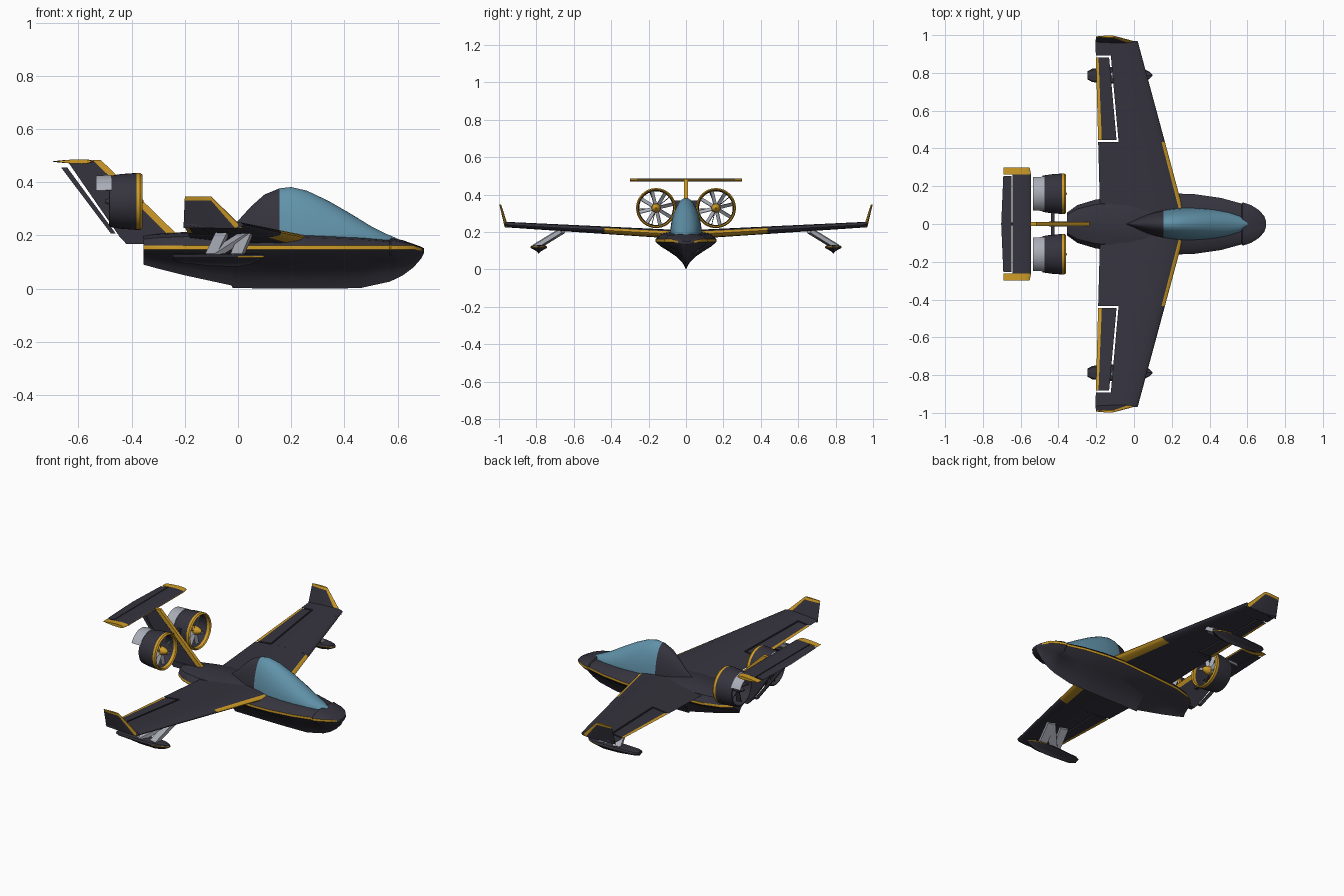
import bpy, bmesh, math
from mathutils import Vector, Matrix

cube = bpy.data.objects.get("Cube")
if cube:
    bpy.data.objects.remove(cube, do_unlink=True)

COLOURS = {"charcoal": (0.036, 0.034, 0.048), "amber": (0.62, 0.33, 0.02),
           "glass_blue": (0.12, 0.29, 0.40), "light_grey": (0.40, 0.42, 0.47)}
DARK, AMBER, GLASS, GREY = range(4)
mats = []
for label, rgb in COLOURS.items():
    m = bpy.data.materials.new(label)
    m.use_nodes = True
    m.diffuse_color = (*rgb, 1)
    m.node_tree.nodes["Principled BSDF"].inputs["Base Color"].default_value = (*rgb, 1)
    mats.append(m)
parts = []


def finish(name, bm):
    bmesh.ops.remove_doubles(bm, verts=bm.verts, dist=0.00005)
    bmesh.ops.recalc_face_normals(bm, faces=bm.faces)
    mesh = bpy.data.meshes.new(name)
    bm.to_mesh(mesh)
    bm.free()
    for m in mats:
        mesh.materials.append(m)
    ob = bpy.data.objects.new(name, mesh)
    bpy.context.collection.objects.link(ob)
    parts.append(ob)
    return ob


def loft(name, rings, paint=lambda i, j: DARK, loop=False, caps=(DARK, DARK)):
    """Skin closed rings; paint(i, j) colours strip i, segment j."""
    bm = bmesh.new()
    vs = [[bm.verts.new(p) for p in r] for r in rings]
    n, m = len(rings[0]), len(rings)
    for i in range(m if loop else m - 1):
        a, b = vs[i], vs[(i + 1) % m]
        for j in range(n):
            k = (j + 1) % n
            bm.faces.new((a[j], a[k], b[k], b[j])).material_index = paint(i, j)
    if not loop:
        bm.faces.new(vs[0]).material_index = caps[0]
        bm.faces.new(vs[-1]).material_index = caps[1]
    return finish(name, bm)


def plate(name, pts, y, half, mat):
    """Flat xz outline with thickness along y."""
    return loft(name, [[(x, y + d, z) for x, z in pts] for d in (-half, half)],
                lambda i, j: mat, caps=(mat, mat))


def bar(name, a, b, w, d, mat):
    a, b = Vector(a), Vector(b)
    bm = bmesh.new()
    rot = (b - a).to_track_quat('Z', 'X').to_matrix().to_4x4()
    size = Matrix.Diagonal((w, d, (b - a).length, 1))
    bmesh.ops.create_cube(bm, size=1, matrix=Matrix.Translation((a + b) / 2) @ rot @ size)
    for f in bm.faces:
        f.material_index = mat
    return finish(name, bm)


def lathe(name, profile, y, z, paint, loop=False, n=40):
    ang = [2 * math.pi * k / n for k in range(n)]
    return loft(name, [[(x, y + r * math.cos(a), z + r * math.sin(a)) for a in ang]
                       for x, r in profile], paint, loop, (paint(0, 0), paint(len(profile) - 2, 0)))


STEPS = [0, 0.2, 0.4, 0.6, 0.75, 0.86, 0.95, 0.985, 1]


def foil(te, le, y, z, thick, a=None, b=None, axis=2, steps=STEPS):
    """Aerofoil ring along x, optionally clipped to the span a..b."""
    a, b = te if a is None else a, le if b is None else b
    up, low = [], []
    for k in steps:
        x = a + (b - a) * k
        g = min(max((le - x) / (le - te), 0), 1)
        t = thick * 5 * (0.297 * g ** 0.5 - 0.126 * g - 0.3516 * g * g + 0.2843 * g ** 3 - 0.1037 * g ** 4)
        for pts, s in ((up, 1), (low, -1)):
            p = [x, y, z]
            p[axis] += s * t
            pts.append(tuple(p))
    return up + low[::-1]


def boat_ring(x, w, keel, chine, band, top, y0=0):
    h = chine - keel
    half = [(0, keel), (0.12, keel + 0.25 * h), (0.3, keel + 0.45 * h), (0.58, keel + 0.66 * h),
            (0.85, keel + 0.84 * h), (1, chine), (1, chine + band),
            (0.8, chine + band + 0.65 * (top - chine - band)), (0.4, top - 0.004), (0, top)]
    pts = half + [(-a, z) for a, z in half[-2:0:-1]]
    return [(x, y0 + w * a, z) for a, z in pts]


# Hull with chine stripe and raised nose cap: x, half width, keel, deck top
hull = [(-0.355, 0.06, 0.09, 0.2), (-0.3, 0.1, 0.075, 0.207), (-0.2, 0.13, 0.05, 0.213),
        (-0.025, 0.145, 0.012, 0.222), (-0.02, 0.146, 0.002, 0.222), (0.2, 0.162, 0, 0.21),
        (0.32, 0.158, 0, 0.205), (0.46, 0.138, 0.002, 0.197), (0.57, 0.108, 0.026, 0.185),
        (0.575, 0.115, 0.028, 0.192), (0.62, 0.1, 0.05, 0.182), (0.66, 0.075, 0.08, 0.168),
        (0.69, 0.042, 0.114, 0.157), (0.7, 0.012, 0.135, 0.152)]
loft("hull", [boat_ring(x, w, k, min(0.148, t - 0.015), 0.014 if x < 0.69 else 0.008, t)
              for x, w, k, t in hull], lambda i, j: AMBER if j in (5, 12) and i < 12 else DARK)

# Canopy: glass ahead, solid fairing behind
dome = [(-0.04, 0.004, 0.225), (0, 0.02, 0.255), (0.05, 0.043, 0.31), (0.1, 0.06, 0.354),
        (0.156, 0.073, 0.377), (0.2, 0.08, 0.382), (0.26, 0.085, 0.368), (0.34, 0.084, 0.33),
        (0.42, 0.077, 0.284), (0.5, 0.062, 0.235), (0.56, 0.042, 0.205), (0.6, 0.008, 0.188)]
loft("canopy", [[(x, w * math.cos(math.pi * k / 18), 0.18 + (t - 0.18) * math.sin(math.pi * k / 18))
                 for k in range(19)] for x, w, t in dome],
     lambda i, j: GLASS if i >= 4 else DARK, caps=(DARK, GLASS))


def wing_spec(y):
    te = -0.178 - 0.027 * y
    le = 0.235 - 0.27 * (y - 0.17)
    return te, le, 0.185 + 0.057 * y, 0.049 - 0.02 * y


def hinge(y):
    return -0.09 - 0.09 * (y - 0.44)


def lead_paint(i, j):
    return AMBER if 6 <= j <= 11 else DARK


for s, side in ((1, "left"), (-1, "right")):
    # Main wing panels, the middle one cut short for the aileron
    for label, ys, cut in (("inner", (0, 0.17, 0.435), False), ("middle", (0.435, 0.892), True),
                           ("outer", (0.892, 0.968), False)):
        rings = []
        for y in ys:
            te, le, z, t = wing_spec(y)
            rings.append(foil(te, le, s * y, z, t, a=hinge(y) + 0.008 if cut else None))
        loft(f"{side}_{label}_wing", rings, lead_paint if label == "inner" else lambda i, j: DARK)
    # Aileron with bright trailing edge
    rings = []
    for y in (0.445, 0.882):
        te, le, z, t = wing_spec(y)
        rings.append(foil(te, le, s * y, z, t, b=hinge(y) - 0.002, steps=(0, 0.2, 0.6, 1)))
    loft(f"{side}_aileron", rings, lambda i, j: AMBER if j in (0, 6, 7) else DARK)
    # Winglet leaning outwards
    rings = []
    for f in (0, 0.88, 1):
        rings.append(foil(-0.205 + 0.005 * f, 0.02 - 0.12 * f, s * (0.96 + 0.033 * f),
                          0.228 + 0.118 * f, 0.02 - 0.01 * f, axis=1))
    loft(f"{side}_winglet", rings, lambda i, j: AMBER if i == 1 or 5 <= j <= 11 else DARK,
         caps=(DARK, AMBER))
    # Tip float and its N-shaped struts
    yf = s * 0.787
    boat = [(-0.245, 0.022, 0.108), (-0.22, 0.036, 0.098), (-0.1, 0.045, 0.085), (0, 0.045, 0.083),
            (0.05, 0.035, 0.092), (0.08, 0.02, 0.105), (0.097, 0.004, 0.115)]
    loft(f"{side}_float", [boat_ring(x, w, k, 0.117, 0.005, 0.132, yf) for x, w, k in boat],
         lambda i, j: AMBER if j in (5, 12) and i >= 3 else DARK)
    low, high = (s * 0.8, 0.122), (s * 0.665, 0.205)
    for label, x0, x1 in (("rear", -0.1, -0.06), ("front", -0.005, 0.03), ("diagonal", -0.1, 0.03)):
        bar(f"{side}_{label}_strut", (x0, *low), (x1, *high), 0.022, 0.045, GREY)

    # Ducted fan: shroud, hub, blades and rear deflector
    ye, ze = s * 0.16, 0.328
    shroud = [(-0.485, 0.09), (-0.483, 0.096), (-0.44, 0.103), (-0.382, 0.107), (-0.368, 0.107),
              (-0.36, 0.101), (-0.366, 0.095), (-0.382, 0.093), (-0.44, 0.091)]
    lathe(f"{side}_duct", shroud, ye, ze, lambda i, j: AMBER if 3 <= i <= 6 else DARK, loop=True)
    lathe(f"{side}_hub", [(-0.5, 0.006), (-0.47, 0.02), (-0.41, 0.025), (-0.385, 0.023),
                          (-0.365, 0.014), (-0.355, 0.003)], ye, ze,
          lambda i, j: AMBER if i >= 2 else DARK, n=20)
    for count, x, w, d, mat, label in ((8, -0.4, 0.022, 0.004, GREY, "fan_blade"),
                                       (5, -0.45, 0.004, 0.03, DARK, "stator_vane")):
        for k in range(count):
            a = 2 * math.pi * (k + 0.3) / count
            c, q = math.cos(a), math.sin(a)
            ob = bar(f"{side}_{label}", (0, 0, 0.015), (0, 0, 0.093), d, w, mat)
            twist = Matrix.Rotation(0.7 if mat == GREY else 0, 4, 'Z')
            ob.data.transform(Matrix.Translation((x, ye, ze)) @ Matrix.Rotation(a, 4, 'X') @ twist)
    arc = []
    for k in range(15):
        a = math.radians(25 + 130 * k / 14)
        arc.append([(x, ye + r * math.cos(a), ze + r * math.sin(a))
                    for x, r in ((-0.535, 0.098), (-0.475, 0.1), (-0.475, 0.094), (-0.535, 0.092))])
    loft(f"{side}_deflector", arc, lambda i, j: GREY, caps=(GREY, GREY))
    bar(f"{side}_engine_pylon", (-0.43, 0, ze), (-0.43, s * 0.062, ze), 0.08, 0.018, DARK)

    # Tailplane half: fixed panel, elevator and bright tip
    zt = 0.478
    loft(f"{side}_tailplane", [foil(-0.7, -0.545, s * y, zt, 0.017, a=-0.643) for y in (0, 0.263)],
         lambda i, j: AMBER if 7 <= j <= 10 else DARK)
    loft(f"{side}_elevator", [foil(te, -0.545, s * y, zt, 0.017, b=-0.648)
                              for te, y in ((-0.703, 0), (-0.692, 0.254))])
    loft(f"{side}_tailplane_tip", [foil(-0.69, le, s * y, zt, 0.017)
                                   for le, y in ((-0.545, 0.263), (-0.553, 0.3))],
         lambda i, j: AMBER, caps=(AMBER, AMBER))

# Swept fin with bright leading edge, rudder and tail boom
plate("fin_leading_edge", [(-0.225, 0.2), (-0.515, 0.483), (-0.545, 0.483), (-0.26, 0.2)], 0, 0.01, AMBER)
plate("fin", [(-0.26, 0.2), (-0.545, 0.483), (-0.635, 0.47), (-0.452, 0.205), (-0.44, 0.195)], 0, 0.011, DARK)
plate("rudder", [(-0.642, 0.455), (-0.665, 0.455), (-0.478, 0.207), (-0.46, 0.207)], 0, 0.008, DARK)
plate("tail_boom", [(-0.33, 0.205), (-0.45, 0.2), (-0.42, 0.168), (-0.33, 0.168)], 0, 0.014, DARK)

bpy.ops.object.select_all(action='DESELECT')
for ob in parts:
    ob.select_set(True)
bpy.context.view_layer.objects.active = parts[0]
bpy.ops.object.shade_smooth_by_angle(angle=math.radians(35))
